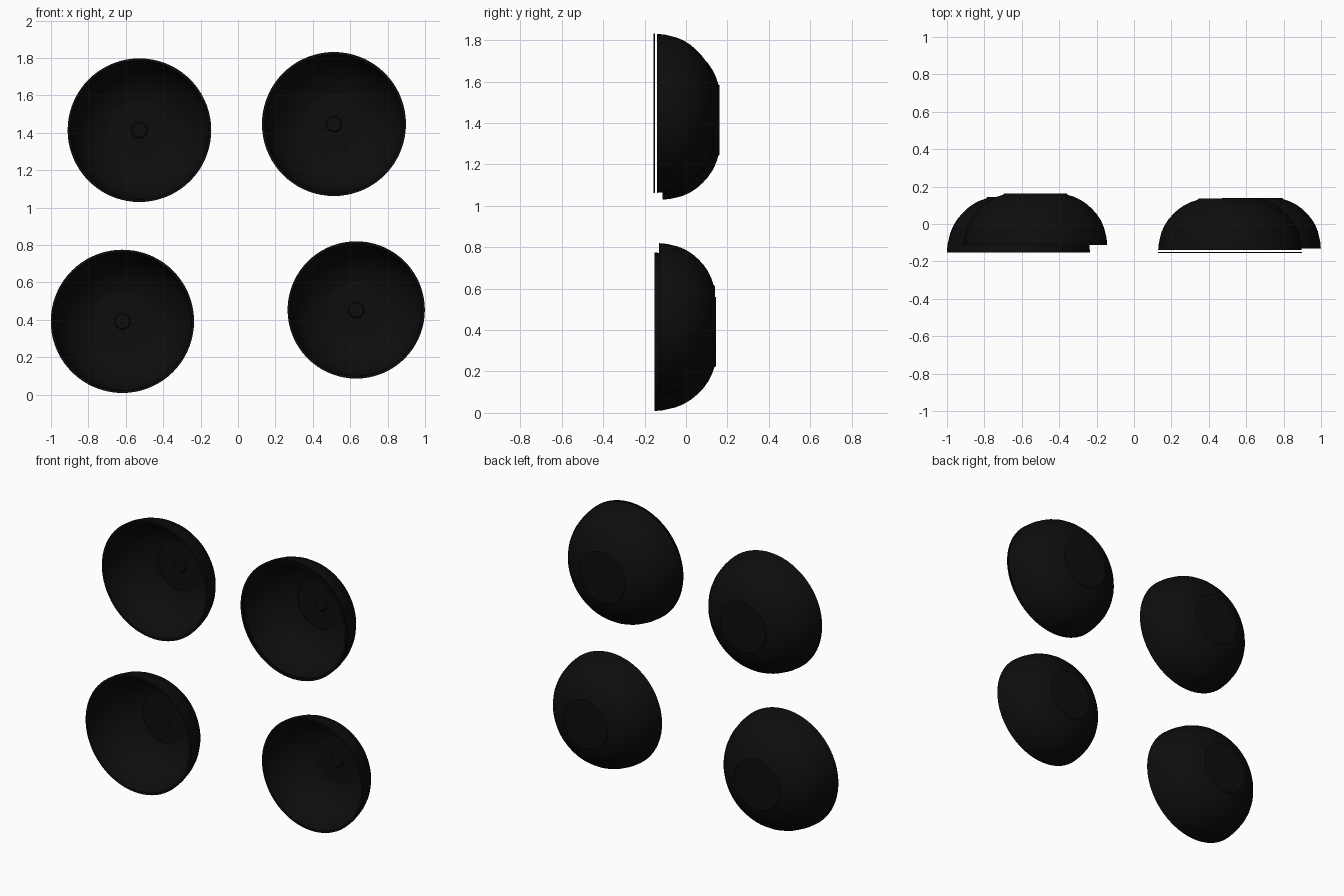
import bpy, bmesh, math
from mathutils import Vector

cube = bpy.data.objects.get("Cube")
if cube:
    bpy.data.objects.remove(cube, do_unlink=True)

black = bpy.data.materials.new("matte_black")
black.use_nodes = True
colour = (0.004, 0.004, 0.004, 1)
black.diffuse_color = colour
black.node_tree.nodes["Principled BSDF"].inputs["Base Color"].default_value = colour


def lathe(name, profile, location, closed=False):
    """Spin (radius, y) points around the y axis."""
    bm = bmesh.new()
    verts = [bm.verts.new((r, y, 0)) for r, y in profile]
    edges = [bm.edges.new(pair) for pair in zip(verts, verts[1:])]
    if closed:
        edges.append(bm.edges.new((verts[-1], verts[0])))
    bmesh.ops.spin(bm, geom=verts + edges, cent=(0, 0, 0), axis=(0, 1, 0),
                   angle=math.tau, steps=72, use_duplicate=False)
    bmesh.ops.remove_doubles(bm, verts=bm.verts, dist=0.0001)
    bmesh.ops.recalc_face_normals(bm, faces=bm.faces)
    mesh = bpy.data.meshes.new(name)
    bm.to_mesh(mesh)
    bm.free()
    mesh.materials.append(black)
    obj = bpy.data.objects.new(name, mesh)
    obj.location = location
    bpy.context.collection.objects.link(obj)
    bpy.ops.object.select_all(action="DESELECT")
    obj.select_set(True)
    bpy.context.view_layer.objects.active = obj
    bpy.ops.object.shade_smooth_by_angle(angle=math.radians(30))
    return obj


# Outer wall from rim to foot: (share of radius, share of depth)
WALL = [(1, 0), (0.99, 0.14), (0.955, 0.34), (0.915, 0.47), (0.86, 0.59),
        (0.79, 0.70), (0.72, 0.79), (0.63, 0.875), (0.54, 0.935), (0.45, 0.975)]


def bowl(name, x, z, radius, front, back):
    depth = back - front
    outer = [(r * radius, front + t * depth) for r, t in WALL]
    foot = [(0.435 * radius, back), (0, back)]
    inner = [(r - 0.013, y - 0.012 * i / len(outer)) for i, (r, y) in enumerate(outer)]
    # Inside floor: a shallow round well with a small raised centre
    floor = back - 0.013
    well = [(0, floor - 0.006), (0.038, floor - 0.006), (0.044, floor), (0.16, floor)]
    lathe(name, well + inner[::-1] + outer + foot, (x, 0, z))


bowl("upper_right_bowl", -0.527, 1.414, 0.384, -0.113, 0.163)
bowl("upper_left_bowl", 0.513, 1.447, 0.384, -0.14, 0.136)
bowl("lower_right_bowl", -0.618, 0.392, 0.383, -0.153, 0.144)
bowl("lower_left_bowl", 0.632, 0.453, 0.367, -0.13, 0.14)

# Thin separate rim in front of one bowl
lathe("upper_left_rim", [(0.371, -0.156), (0.385, -0.156), (0.385, -0.15), (0.371, -0.15)],
      (0.513, 0, 1.447), closed=True)
